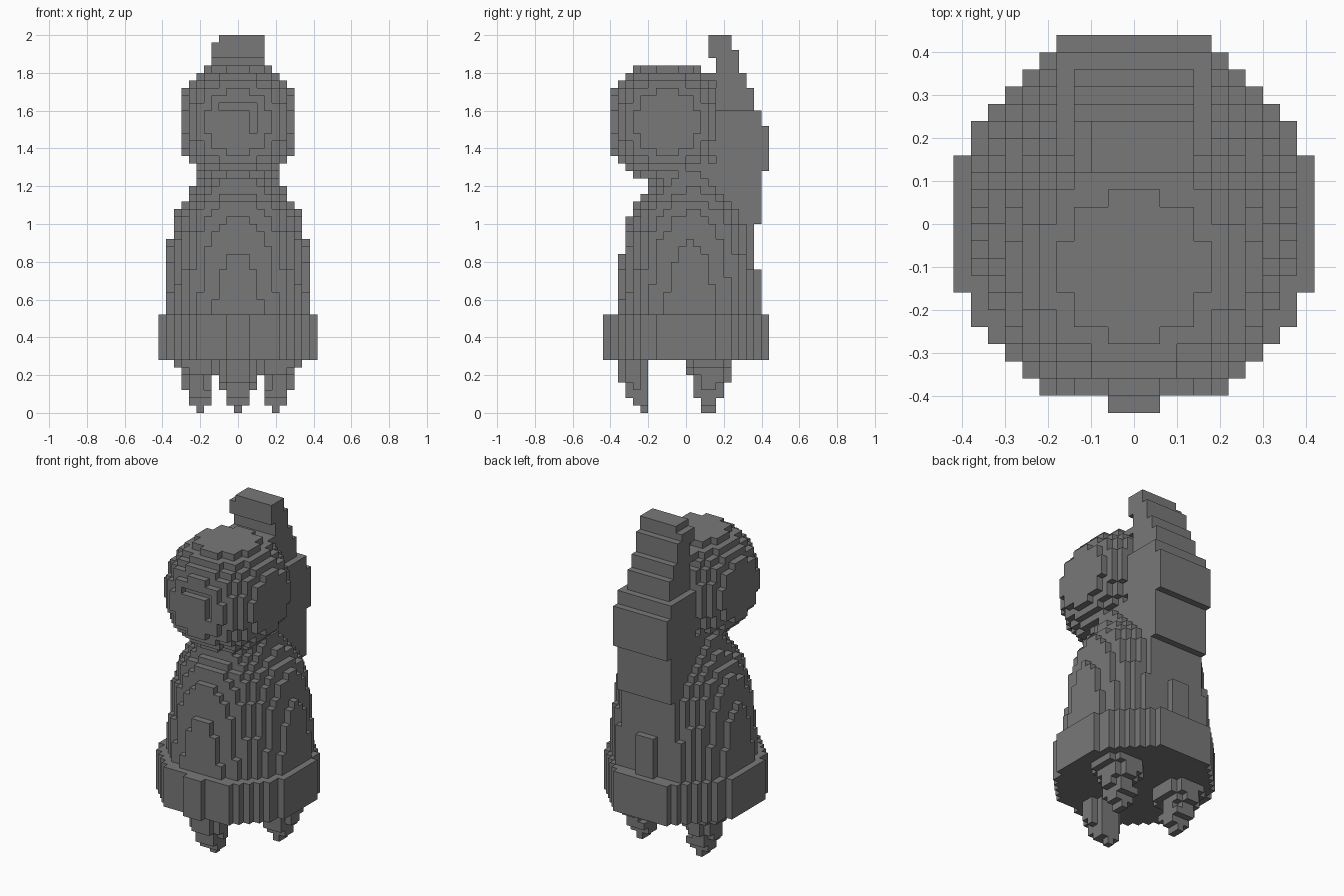
import bpy, bmesh, math

if "Cube" in bpy.data.objects:
    bpy.data.objects.remove(bpy.data.objects["Cube"])

S = 0.04  # block size
grey = bpy.data.materials.new("stone_grey")
grey.diffuse_color = (0.19, 0.19, 0.19, 1)
grey.use_nodes = True
grey.node_tree.nodes["Principled BSDF"].inputs["Base Color"].default_value = grey.diffuse_color

AXES = [(1, 0, 0), (-1, 0, 0), (0, 1, 0), (0, -1, 0), (0, 0, 1), (0, 0, -1)]


def block_part(name, inside):
    """Stepped block solid of every cell whose centre passes inside(x, y, z)."""
    cells = {(i, j, k) for i in range(21) for j in range(22) for k in range(50)
             if inside(-0.40 + S * i, -0.42 + S * j, 0.02 + S * k)}
    bm = bmesh.new()
    verts = {}

    def vert(p):
        if p not in verts:
            verts[p] = bm.verts.new((-0.42 + S * p[0], -0.44 + S * p[1], S * p[2]))
        return verts[p]

    for c in cells:
        for d in AXES:
            if tuple(a + b for a, b in zip(c, d)) in cells:
                continue
            ax = [abs(v) for v in d].index(1)
            u, w = (ax + 1) % 3, (ax + 2) % 3
            quad = []
            for a, b in ((0, 0), (1, 0), (1, 1), (0, 1)):
                p = list(c)
                p[ax] += d[ax] > 0
                p[u] += a
                p[w] += b
                quad.append(vert(tuple(p)))
            bm.faces.new(quad if d[ax] > 0 else quad[::-1])
    bmesh.ops.dissolve_limit(bm, angle_limit=0.01, verts=bm.verts[:], edges=bm.edges[:])
    mesh = bpy.data.meshes.new(name)
    bm.to_mesh(mesh)
    bm.free()
    mesh.materials.append(grey)
    obj = bpy.data.objects.new(name, mesh)
    bpy.context.collection.objects.link(obj)


def lookup(z, steps):
    """First value whose upper height limit lies above z."""
    return next((v for top, v in steps if z < top), None)


def in_oval(x, y, x0, x1, y0, y1):
    return math.hypot((2 * x - x0 - x1) / (x1 - x0), (2 * y - y0 - y1) / (y1 - y0)) < 1.01


# round collar at the bottom, with a wide flat back
def collar(x, y, z):
    half = 0.06 if y < -0.4 else 0.18 if y > 0.4 else 0.5
    return 0.28 < z < 0.52 and math.hypot(x, y) < (0.46 if y > 0.4 else 0.43) and abs(x) < half


# bell shaped body: radius at height, with a narrow ridge low on the back
BELL = [(0.52, 0.391), (0.8, 0.370), (0.9, 0.361), (1.06, 0.322),
        (1.12, 0.284), (1.18, 0.243), (1.28, 0.2)]


def body(x, y, z):
    if y > 0.36 and (abs(x) > 0.06 or z > 0.76):
        return False
    for (z0, r0), (z1, r1) in zip(BELL, BELL[1:]):
        if z0 <= z < z1:
            r = r0 + (r1 - r0) * (z - z0) / (z1 - z0)
            return math.hypot(x, y - 0.025) < r
    return False


# round head with a shallow face recess holding a small snout block
def head(x, y, z):
    recess = y < -0.36 and abs(x) < 0.10 and 1.48 < z < 1.64
    snout = -0.10 < x < 0.06 and z < 1.60
    if recess and not snout:
        return False
    flat = max(abs(x), abs(y + 0.10), abs(z - 1.54)) < 0.30
    return flat and math.dist((x, y, z), (0, -0.10, 1.54)) < 0.33


# stepped crest down the back: (top height, (front y, back y, left x, right x))
CREST = [(1.00, (0.16, 0.36, -0.18, 0.18)), (1.28, (0.16, 0.40, -0.18, 0.18)),
         (1.32, (0.08, 0.44, -0.18, 0.18)), (1.52, (0.16, 0.44, -0.18, 0.18)),
         (1.60, (0.16, 0.40, -0.18, 0.18)), (1.72, (0.16, 0.36, -0.14, 0.14)),
         (1.76, (0.16, 0.32, -0.14, 0.14)), (1.80, (0.08, 0.32, -0.14, 0.14)),
         (1.88, (0.16, 0.28, -0.14, 0.14)), (1.92, (0.12, 0.28, -0.14, 0.14)),
         (1.96, (0.12, 0.24, -0.14, 0.14)), (2.00, (0.12, 0.24, -0.10, 0.14))]


def crest(x, y, z):
    y0, y1, x0, x1 = lookup(z, CREST)
    return z > 0.52 and y0 < y < y1 and x0 < x < x1


# pointed feet: one in front, a mirrored pair behind
FRONT = [(0.04, (0.02, -0.24)), (0.08, (0.06, -0.28)), (0.12, (0.06, -0.32)),
         (0.16, (0.10, -0.32)), (0.28, (0.10, -0.36))]
BACK = [(0.04, (0.18, 0.22, 0.08, 0.16)), (0.08, (0.14, 0.26, 0.08, 0.16)),
        (0.12, (0.14, 0.26, 0.04, 0.20)), (0.16, (0.14, 0.30, 0.04, 0.20)),
        (0.20, (0.14, 0.30, 0.04, 0.24)), (0.24, (0.10, 0.30, 0.00, 0.24)),
        (0.28, (0.10, 0.34, 0.00, 0.24))]


def front_foot(x, y, z):
    box = lookup(z, FRONT)
    return bool(box) and in_oval(x, y, -box[0], box[0], box[1], -0.20)


def back_foot(side):
    def inside(x, y, z):
        box = lookup(z, BACK)
        return bool(box) and in_oval(x * side, y, *box)
    return inside


block_part("collar", collar)
block_part("body", body)
block_part("head", head)
block_part("crest", crest)
block_part("front_foot", front_foot)
block_part("back_foot_right", back_foot(1))
block_part("back_foot_left", back_foot(-1))
